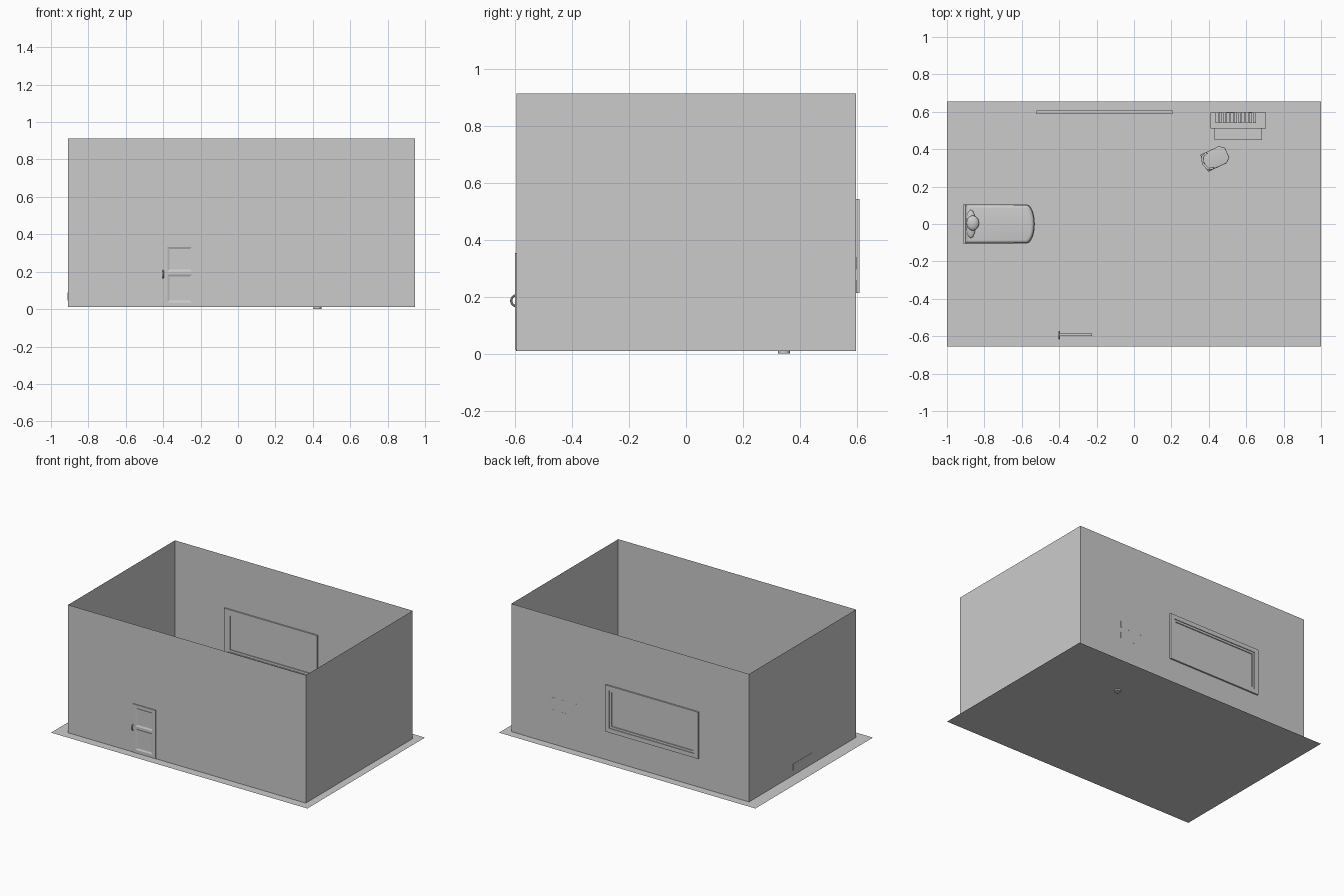
import bpy, bmesh, math, random
from mathutils import Matrix

if "Cube" in bpy.data.objects:
    bpy.data.objects.remove(bpy.data.objects["Cube"])
random.seed(4)


def finish(name, bm, smooth=False):
    bmesh.ops.recalc_face_normals(bm, faces=bm.faces)
    me = bpy.data.meshes.new(name)
    bm.to_mesh(me)
    bm.free()
    ob = bpy.data.objects.new(name, me)
    bpy.context.collection.objects.link(ob)
    if smooth:
        bpy.ops.object.select_all(action='DESELECT')
        ob.select_set(True)
        bpy.context.view_layer.objects.active = ob
        bpy.ops.object.shade_smooth_by_angle(angle=math.radians(35))
    return ob


def add_box(bm, x0, x1, y0, y1, z0, z1):
    m = Matrix.Translation(((x0+x1)/2, (y0+y1)/2, (z0+z1)/2)) @ Matrix.Diagonal((x1-x0, y1-y0, z1-z0, 1))
    bmesh.ops.create_cube(bm, size=1, matrix=m)


def boxes(name, *dims):
    bm = bmesh.new()
    for d in dims:
        add_box(bm, *d)
    return finish(name, bm)


def prism(name, pts, z0, z1, bevel=0, matrix=None):
    bm = bmesh.new()
    f = bm.faces.new([bm.verts.new((x, y, z0)) for x, y in pts])
    ext = bmesh.ops.extrude_face_region(bm, geom=[f])['geom']
    top = [v for v in ext if isinstance(v, bmesh.types.BMVert)]
    bmesh.ops.translate(bm, vec=(0, 0, z1-z0), verts=top)
    if bevel:
        edges = [e for e in bm.edges if all(v in top for v in e.verts)]
        bmesh.ops.bevel(bm, geom=edges, offset=bevel, segments=4, profile=0.5, affect='EDGES')
    if matrix:
        bm.transform(matrix)
    return finish(name, bm, True)


def frame(name, x0, x1, z0, z1, w, y0, y1):
    return boxes(name, (x0, x0+w, y0, y1, z0, z1), (x1-w, x1, y0, y1, z0, z1),
                 (x0+w, x1-w, y0, y1, z0, z0+w), (x0+w, x1-w, y0, y1, z1-w, z1))


# Floor sheet
bm = bmesh.new()
bmesh.ops.create_grid(bm, x_segments=1, y_segments=1, size=1, matrix=Matrix.Translation((0, 0, 0.01)) @ Matrix.Diagonal((1, 0.655, 1, 1)))
finish("floor", bm)

# Four thin walls, open top
bm = bmesh.new()
corners = [(-0.91, -0.594), (0.945, -0.594), (0.945, 0.597), (-0.91, 0.597)]
low, high = [[bm.verts.new((x, y, z)) for x, y in corners] for z in (0.01, 0.912)]
for i in range(4):
    j = (i+1) % 4
    bm.faces.new((low[i], low[j], high[j], high[i]))
finish("walls", bm)

# Window: stepped frame showing on both sides of the back wall
frame("window_frame", -0.52, 0.205, 0.213, 0.542, 0.03, 0.587, 0.608)
frame("window_sash", -0.49, 0.175, 0.243, 0.512, 0.015, 0.591, 0.603)

# Door with two sunken panels on each side
bm = bmesh.new()
xs, zs = (-0.40, -0.378, -0.247, -0.225), (0.014, 0.035, 0.185, 0.2, 0.332, 0.353)
add_box(bm, xs[0], xs[3], -0.600, -0.586, zs[0], zs[-1])
for x in xs[1:3]:
    bmesh.ops.bisect_plane(bm, geom=bm.verts[:]+bm.edges[:]+bm.faces[:], plane_co=(x, 0, 0), plane_no=(1, 0, 0))
for z in zs[1:5]:
    bmesh.ops.bisect_plane(bm, geom=bm.verts[:]+bm.edges[:]+bm.faces[:], plane_co=(0, 0, z), plane_no=(0, 0, 1))
bmesh.ops.recalc_face_normals(bm, faces=bm.faces)
panels = []
for f in bm.faces:
    c = f.calc_center_median()
    if abs(f.normal.y) > 0.9 and xs[1] < c.x < xs[2] and (zs[1] < c.z < zs[2] or zs[3] < c.z < zs[4]):
        panels.append(f)
bmesh.ops.inset_individual(bm, faces=panels, thickness=0.016, depth=-0.005)
finish("door", bm)
boxes("door_sill", (-0.41, -0.217, -0.596, -0.588, 0.01, 0.014))

# Ring handle through the door
bpy.ops.mesh.primitive_torus_add(major_segments=32, minor_segments=10, major_radius=0.019, minor_radius=0.004,
                                 location=(-0.4, -0.594, 0.186), rotation=(0, math.pi/2, 0))
bpy.context.object.name = "door_handle"
bpy.ops.object.shade_smooth_by_angle()

# Bed with bowed foot
foot = [(-0.575+0.045*math.cos(a), 0.105*math.sin(a)) for a in [math.radians(-90+15*i) for i in range(13)]]
prism("bed_base", [(-0.9, -0.105)] + foot + [(-0.9, 0.105)], 0.025, 0.055)
prism("mattress", [(-0.9, -0.103)] + [(x-0.003, y*0.98) for x, y in foot] + [(-0.9, 0.103)], 0.055, 0.1, 0.018)
boxes("headboard", (-0.912, -0.9, -0.107, 0.107, 0.045, 0.09))
boxes("bed_legs", *[(x, x+0.02, y-0.01, y+0.01, 0.01, 0.025) for x in (-0.89, -0.6) for y in (-0.085, 0.085)])
for name, loc, size in (("pillow", (-0.872, 0, 0.1), (0.026, 0.075, 0.014)),
                        ("cushion", (-0.862, 0.005, 0.113), (0.033, 0.04, 0.018))):
    bpy.ops.mesh.primitive_uv_sphere_add(segments=24, ring_count=12, radius=1, location=loc)
    bpy.context.object.name = name
    bpy.context.object.scale = size
    bpy.ops.object.shade_smooth_by_angle()

# Desk with side supports and drawers, and wider shelves above
boxes("desk", (0.43, 0.685, 0.45, 0.596, 0.14, 0.152), (0.43, 0.442, 0.46, 0.596, 0.01, 0.14),
      (0.6, 0.685, 0.46, 0.596, 0.01, 0.14))
boxes("drawers", *[(0.607, 0.678, 0.456, 0.46, z, z+0.036) for z in (0.016, 0.057, 0.098)])
boxes("shelves", (0.41, 0.705, 0.51, 0.596, 0.205, 0.215), (0.41, 0.705, 0.51, 0.596, 0.285, 0.295))
for row, z in (("lower_books", 0.215), ("upper_books", 0.295)):
    boxes(row, *[(x, x+0.016, 0.54, 0.596+random.uniform(0, 0.002), z, z+random.uniform(0.035, 0.045))
                 for x in [0.435+0.02*i for i in range(11)]])

# Swivel chair turned towards the desk
turn = Matrix.Translation((0.43, 0.35, 0)) @ Matrix.Rotation(math.radians(25), 4, 'Z')
seat = [(-0.06, -0.05), (0.05, -0.05), (0.075, -0.028), (0.075, 0.028), (0.05, 0.05), (-0.06, 0.05)]
prism("chair_seat", seat, 0.075, 0.095, 0.006, turn)
arc = [(-0.03, -0.05), (-0.06, -0.04), (-0.073, 0), (-0.06, 0.04), (-0.03, 0.05)]
back = arc + [(x+0.012, y*0.82) for x, y in reversed(arc)]
prism("chair_back", back, 0.09, 0.165, 0.002, turn)
for name, r, z0, z1 in (("chair_base", 0.021, 0.0, 0.018), ("chair_post", 0.008, 0.018, 0.076)):
    prism(name, [(0.425+r*math.cos(i*math.pi/8), 0.344+r*math.sin(i*math.pi/8)) for i in range(16)], z0, z1)
